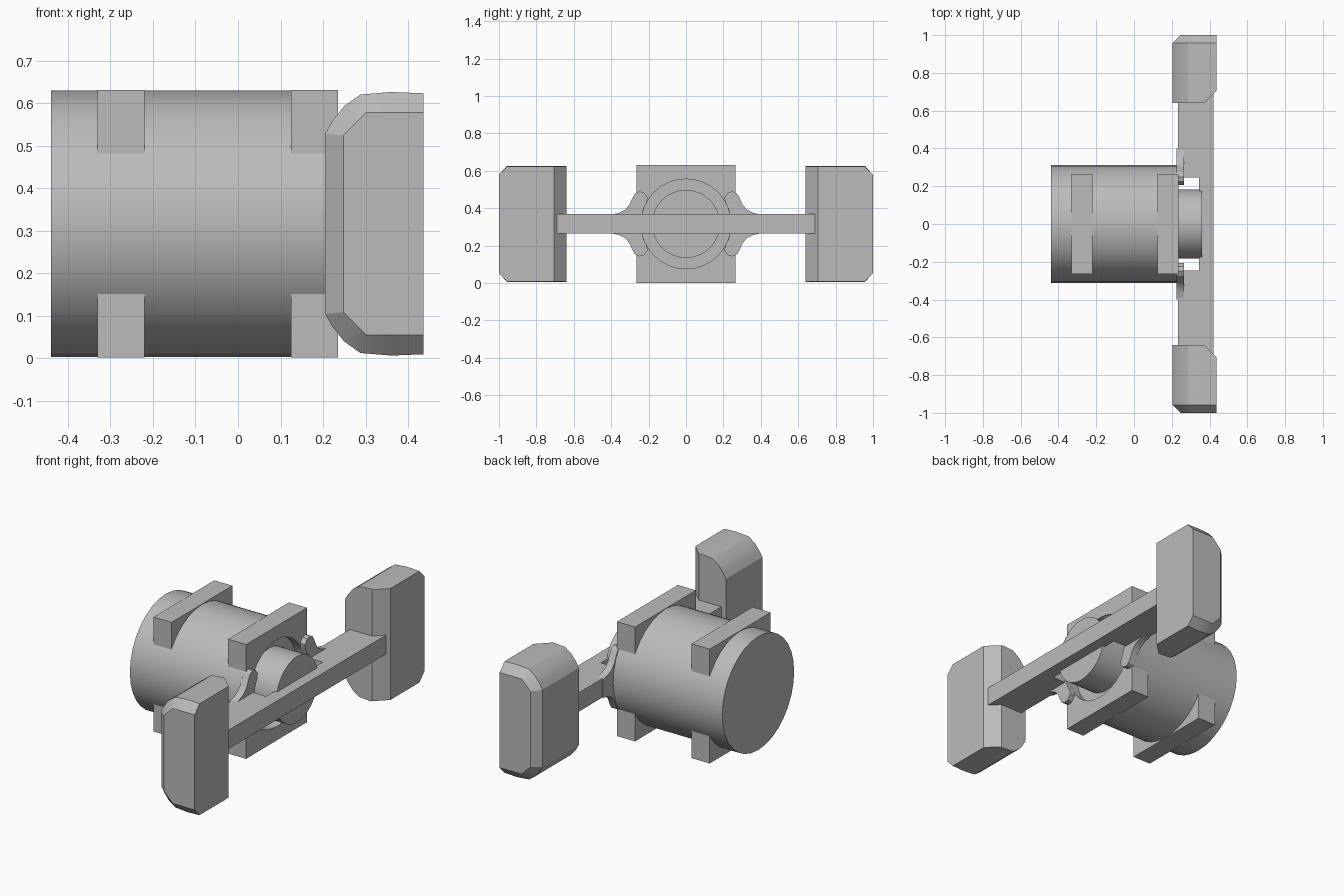
import bpy, bmesh
from math import radians, pi
from mathutils import Matrix

if "Cube" in bpy.data.objects:
    bpy.data.objects.remove(bpy.data.objects["Cube"], do_unlink=True)

MID = 0.316  # height of the drum axis

grey = bpy.data.materials.new("plain_grey")
grey.use_nodes = True
grey.diffuse_color = (0.5, 0.5, 0.5, 1)
grey.node_tree.nodes["Principled BSDF"].inputs["Base Color"].default_value = (0.5, 0.5, 0.5, 1)


def finish(bm, name, smooth=False):
    bmesh.ops.recalc_face_normals(bm, faces=bm.faces)
    mesh = bpy.data.meshes.new(name)
    bm.to_mesh(mesh)
    bm.free()
    mesh.materials.append(grey)
    obj = bpy.data.objects.new(name, mesh)
    bpy.context.collection.objects.link(obj)
    bpy.ops.object.select_all(action='DESELECT')
    obj.select_set(True)
    bpy.context.view_layer.objects.active = obj
    if smooth:
        bpy.ops.object.shade_smooth_by_angle(angle=radians(25))
    return obj


def box(name, x0, x1, y0, y1, z0, z1):
    bm = bmesh.new()
    bmesh.ops.create_cube(bm, size=1)
    bmesh.ops.scale(bm, vec=(x1 - x0, y1 - y0, z1 - z0), verts=bm.verts)
    bmesh.ops.translate(bm, vec=((x0 + x1) / 2, (y0 + y1) / 2, (z0 + z1) / 2), verts=bm.verts)
    return finish(bm, name)


def rod(name, x0, x1, radius, sides):
    bm = bmesh.new()
    place = Matrix.Translation(((x0 + x1) / 2, 0, MID)) @ Matrix.Rotation(pi / 2, 4, 'Y')
    bmesh.ops.create_cone(bm, cap_ends=True, segments=sides, radius1=radius,
                          radius2=radius, depth=x1 - x0, matrix=place)
    return finish(bm, name, smooth=True)


def loft(name, rings, smooth=False):
    """Skin a row of matching closed outlines and cap both ends."""
    bm = bmesh.new()
    loops = [[bm.verts.new(p) for p in ring] for ring in rings]
    for a, b in zip(loops, loops[1:]):
        for i in range(len(a)):
            j = (i + 1) % len(a)
            bm.faces.new((a[i], a[j], b[j], b[i]))
    bm.faces.new(loops[0])
    bm.faces.new(loops[-1])
    return finish(bm, name, smooth)


def mirrored(half):
    """Close a half outline by reflecting its second value about the axis."""
    return half + [(a, -b) for a, b in reversed(half)]


# Drum and its two square clamps
drum = rod("drum", -0.44, 0.232, 0.313, 32)
rear_clamp = box("rear_clamp", -0.33, -0.22, -0.265, 0.265, 0.001, 0.631)
front_clamp = box("front_clamp", 0.125, 0.235, -0.265, 0.265, 0.001, 0.631)

# Round recess around the shaft
cutter = rod("recess_cutter", 0.19, 0.3, 0.24, 32)
cutter.hide_render = True
for part in (drum, front_clamp):
    bpy.context.view_layer.objects.active = part
    cut = part.modifiers.new("recess", 'BOOLEAN')
    cut.operation = 'DIFFERENCE'
    cut.solver = 'EXACT'
    cut.object = cutter
    bpy.ops.object.modifier_apply(modifier=cut.name)
bpy.data.objects.remove(cutter, do_unlink=True)

# Shaft and cross bar
rod("shaft", 0.15, 0.36, 0.182, 32)
box("cross_bar", 0.345, 0.42, -0.75, 0.75, MID - 0.052, MID + 0.052)

# Outlines: pod in x and height, prong in y and height, both from the axis
pod_outer = mirrored([(0.436, 0.307), (0.36, 0.31), (0.288, 0.304), (0.25, 0.277),
                      (0.222, 0.242), (0.205, 0.212)])
pod_cap = mirrored([(0.436, 0.262), (0.365, 0.262), (0.302, 0.262), (0.284, 0.244),
                    (0.266, 0.226), (0.248, 0.208)])
prong = mirrored([(0.4, 0.05), (0.36, 0.059), (0.325, 0.076), (0.302, 0.104), (0.287, 0.138),
                  (0.272, 0.163), (0.25, 0.174), (0.225, 0.168), (0.206, 0.143),
                  (0.208, 0.12), (0.227, 0.08), (0.238, 0.035)])

for side, label in ((-1, "front"), (1, "back")):
    # Thick arm from the bar into the pod
    inner, outer = sorted((side * 0.247, side * 0.75))
    box(label + "_arm", 0.233, 0.42, inner, outer, MID - 0.052, MID + 0.052)

    # Curved prongs hugging the recess
    loft(label + "_prongs",
         [[(x, side * y, MID + z) for y, z in prong] for x in (0.225, 0.265)], smooth=True)

    # Bevelled pod at the arm end
    stations = ((0.64, 0.37, pod_outer), (0.705, 0.436, pod_outer),
                (0.957, 0.436, pod_outer), (1.0, 0.436, pod_cap))
    loft(label + "_pod",
         [[(min(x, limit), side * y, MID + z) for x, z in outline]
          for y, limit, outline in stations], smooth=True)
